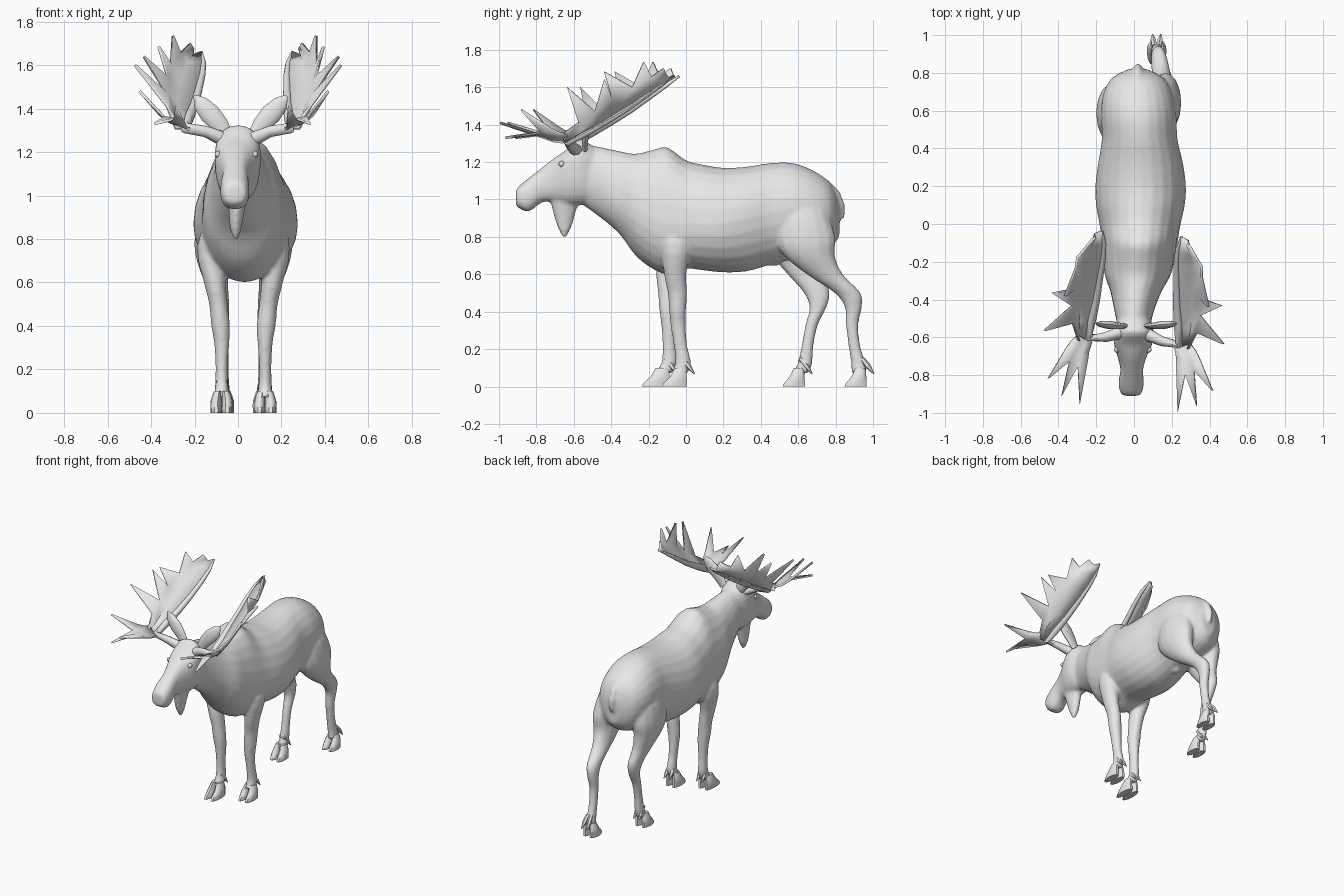
import bpy, bmesh, math
from mathutils import Vector, Matrix

if "Cube" in bpy.data.objects:
    bpy.data.objects.remove(bpy.data.objects["Cube"])

hide = bpy.data.materials.new("plain_grey")
hide.diffuse_color = (0.8, 0.8, 0.8, 1)
hide.use_nodes = True
hide.node_tree.nodes["Principled BSDF"].inputs["Base Color"].default_value = hide.diffuse_color
MID = 0.025                       # centre line of the trunk and legs


def finish(name, bm, angle=50):
    bmesh.ops.recalc_face_normals(bm, faces=bm.faces[:])
    me = bpy.data.meshes.new(name)
    bm.to_mesh(me)
    bm.free()
    ob = bpy.data.objects.new(name, me)
    bpy.context.collection.objects.link(ob)
    me.materials.append(hide)
    bpy.ops.object.select_all(action='DESELECT')
    ob.select_set(True)
    bpy.context.view_layer.objects.active = ob
    bpy.ops.object.shade_smooth_by_angle(angle=math.radians(angle))
    return ob


def loft(name, rings, angle=50):
    """Skin a list of point rings and cap both ends."""
    bm = bmesh.new()
    rows = [[bm.verts.new(p) for p in r] for r in rings]
    n = len(rows[0])
    for a, b in zip(rows, rows[1:]):
        for i in range(n):
            j = (i + 1) % n
            bm.faces.new((a[i], a[j], b[j], b[i]))
    bm.faces.new(rows[0])
    bm.faces.new(rows[-1])
    return finish(name, bm, angle)


def dense(st, k=3):
    """Catmull-Rom interpolation of station rows."""
    out = []
    for i in range(len(st) - 1):
        p0, p1, p2, p3 = st[max(i - 1, 0)], st[i], st[i + 1], st[min(i + 2, len(st) - 1)]
        for s in range(k):
            t = s / k
            out.append([0.5 * (2 * b + (c - a) * t + (2 * a - 5 * b + 4 * c - d) * t * t
                               + (3 * b - a - 3 * c + d) * t ** 3)
                        for a, b, c, d in zip(p0, p1, p2, p3)])
    return out + [list(st[-1])]


def upright(name, st, n=24, power=1.0):
    """Loft along y from rows of y, top, mid, bottom, x centre, half width; power < 1 is boxier."""
    rings = []
    for y, top, mid, bot, xc, hw in dense(st):
        ring = []
        for i in range(n):
            t = 2 * math.pi * i / n
            c, s = [math.copysign(abs(f) ** power, f) for f in (math.cos(t), math.sin(t))]
            ring.append((xc + hw * c, y, mid + s * ((top - mid) if s > 0 else (mid - bot))))
        rings.append(ring)
    return loft(name, rings)


def column(name, st, n=14, k=3):
    """Loft along z from rows of z, y, x, half depth, half width."""
    return loft(name, [[(x + hx * math.cos(2 * math.pi * i / n), y + hy * math.sin(2 * math.pi * i / n), z)
                        for i in range(n)] for z, y, x, hy, hx in dense(st, k)])


def tube(name, pts, radii, n=8, side=Vector((0, 1, 0)), flat=1.0):
    """Tapered tube; flat scales its thickness along side."""
    pts = [Vector(p) for p in pts]
    rings = []
    for i, p in enumerate(pts):
        d = (pts[min(i + 1, len(pts) - 1)] - pts[max(i - 1, 0)]).normalized()
        u = d.cross(side).normalized()
        v = u.cross(d)
        rings.append([p + radii[i] * (u * math.cos(2 * math.pi * j / n) + v * flat * math.sin(2 * math.pi * j / n))
                      for j in range(n)])
    return loft(name, rings)


# Trunk and neck
body = upright("body", [
    (-.58, 1.30, 1.15, .99, 0, .08), (-.48, 1.285, 1.10, .92, 0, .10),
    (-.36, 1.26, 1.0, .82, .01, .135), (-.27, 1.245, .95, .70, .02, .175),
    (-.18, 1.265, .90, .63, .025, .19), (-.10, 1.28, .87, .60, .03, .20),
    (0, 1.21, .87, .63, .032, .215), (.1, 1.185, .87, .62, .034, .235),
    (.2, 1.17, .87, .61, .035, .24), (.32, 1.175, .90, .615, .035, .225),
    (.45, 1.195, .93, .65, .03, .20), (.57, 1.195, .95, .68, .025, .20),
    (.68, 1.155, .95, .70, .02, .185), (.77, 1.09, .93, .74, .02, .14),
    (.82, 1.0, .90, .80, .02, .05)])

# Head with long drooping muzzle
head = upright("head", [
    (-.91, 1.045, 1.01, .97, -.015, .035), (-.895, 1.07, 1.01, .955, -.015, .056),
    (-.84, 1.115, 1.02, .935, -.015, .067), (-.77, 1.17, 1.08, .985, -.012, .06),
    (-.70, 1.225, 1.12, .985, -.01, .078), (-.64, 1.265, 1.17, .97, -.005, .1),
    (-.57, 1.325, 1.18, .97, 0, .105), (-.50, 1.285, 1.15, .98, 0, .085)], power=.82)

# Hanging throat flap
flap = column("throat_flap", [(1.02, -.64, 0, .09, .05), (.95, -.65, -.005, .068, .04),
                              (.87, -.65, -.01, .045, .03), (.83, -.65, -.01, .028, .022),
                              (.795, -.65, -.01, .008, .008)], n=10)

# Tail
tail = tube("tail", [(.02, .75, 1.09), (.02, .80, 1.03), (.02, .826, .97), (.02, .84, .895)],
            [.02, .026, .024, .008], side=Vector((1, 0, 0)))

# Belly fold between the thighs
fold = column("belly_fold", [(.70, .44, MID, .08, .04), (.66, .46, MID, .05, .03),
                             (.645, .47, MID, .02, .015)], n=10)
skin = [body, head, flap, tail, fold]

# Legs: z, x offset, half depth, half width; y positions differ per leg
FRONT = [(1.0, .10, .06, .03), (.77, .155, .078, .058), (.6, .132, .06, .05), (.5, .115, .052, .043),
         (.4, .105, .045, .044), (.33, .1, .041, .036), (.22, .1, .036, .029), (.13, .1, .042, .031),
         (.07, .1, .045, .034)]
REAR = [(1.08, .06, .06, .03), (.95, .11, .13, .085), (.8, .14, .16, .085), (.7, .14, .137, .075),
        (.6, .125, .098, .055), (.5, .108, .07, .043), (.42, .1, .045, .036), (.33, .097, .034, .03),
        (.22, .095, .032, .028), (.12, .095, .04, .03), (.07, .095, .042, .034)]
LEGS = [
    ("right_front_leg", 1, FRONT, (-.06, -.055, -.058, -.046, -.045, -.042, -.03, -.015, -.035), 0.01, .14),
    ("left_front_leg", -1, FRONT, (-.08, -.08, -.1, -.098, -.097, -.092, -.09, -.09, -.12), -.08, .16),
    ("right_rear_leg", 1, REAR, (.62, .62, .64, .66, .742, .865, .895, .888, .90, .922, .925), .97, .125),
    ("left_rear_leg", -1, REAR, (.60, .59, .585, .595, .64, .70, .705, .672, .65, .635, .61), .64, .125)]
for name, s, rows, ys, heel, size in LEGS:
    skin.append(column(name, [(z, y, MID + s * dx, hy, hx) for (z, dx, hy, hx), y in zip(rows, ys)]))
    x0 = MID + s * rows[-1][1]
    for t in (-1, 1):
        # Cloven toes, sloping down to the front
        x, h = x0 + t * .026, size / 2
        column(name + "_toe", [(0, heel - h, x, h, .025), (.02, heel - h * .95, x, h * .92, .026),
                               (.055, heel - h * .72, x, h * .66, .025),
                               (.10, heel - h * .6, x0 + t * .018, h * .45, .018)], n=10, k=2)
        # Dewclaws
        tube(name + "_dewclaw", [(x0 + t * .012, heel - .03, .15), (x0 + t * .018, heel + .002, .11),
                                 (x0 + t * .022, heel + .035, .068)], [.014, .016, .003],
             n=6, side=Vector((1, 0, 0)))

# Blend trunk, head and legs into one continuous skin
bpy.ops.object.select_all(action='DESELECT')
for ob in skin:
    ob.select_set(True)
bpy.context.view_layer.objects.active = body
bpy.ops.object.join()
m = body.modifiers.new("blend", 'REMESH')
m.mode, m.voxel_size, m.use_smooth_shade = 'VOXEL', .011, True
m = body.modifiers.new("soften", 'SMOOTH')
m.factor, m.iterations = .5, 5

# Antler outline: inner edge, outer edge and a tine tip per outer segment
INNER = [(.24, -.62, 1.31), (.23, -.52, 1.36), (.215, -.42, 1.415), (.205, -.31, 1.48),
         (.195, -.2, 1.555), (.195, -.12, 1.61), (.21, -.05, 1.66)]
OUTER = [(.29, -.64, 1.35), (.33, -.55, 1.41), (.34, -.46, 1.47), (.34, -.37, 1.54),
         (.335, -.26, 1.60), (.30, -.16, 1.655), (.245, -.09, 1.675)]
TIPS = [None, (.475, -.60, 1.60), (.45, -.40, 1.64), (.38, -.41, 1.685), (.33, -.20, 1.735), (.26, -.10, 1.70)]
BROW_IN = [(.30, -.61, 1.345), (.27, -.625, 1.325), (.25, -.635, 1.32), (.22, -.64, 1.305)]
BROW_OUT = [(.355, -.69, 1.375), (.33, -.75, 1.36), (.285, -.775, 1.35), (.235, -.74, 1.33)]
BROW_TIPS = [(.435, -.85, 1.48), (.36, -.94, 1.33), (.26, -.975, 1.41)]
BEAM = [(.07, -.58, 1.26), (.15, -.61, 1.295)] + INNER


def turned(p, s):
    """Place a point on side s, with the antlers turned slightly with the head."""
    c = Vector((0, -.6, 0))
    return Matrix.Rotation(-.075, 3, 'Z') @ (Vector((p[0] * s, p[1], p[2])) - c) + c


def palm(name, s, inner, outer, tips, dip):
    """Cupped blade with triangular tines along its outer edge."""
    bm = bmesh.new()
    mid = [(Vector(a) + Vector(b)) / 2 + Vector((dip, 0, -dip)) for a, b in zip(inner, outer)]
    rows = [[bm.verts.new(turned(p, s)) for p in r] for r in (inner, mid, outer)]
    for a, b in zip(rows, rows[1:]):
        for i in range(len(a) - 1):
            bm.faces.new((a[i], a[i + 1], b[i + 1], b[i]))
    for i, t in enumerate(tips):
        if t:
            bm.faces.new((rows[2][i], rows[2][i + 1], bm.verts.new(turned(t, s))))
    ob = finish(name, bm, 40)
    m = ob.modifiers.new("thickness", 'SOLIDIFY')
    m.thickness, m.offset = .014, 0


for s, side in ((1, "right"), (-1, "left")):
    palm(side + "_antler_palm", s, INNER, OUTER, TIPS, .02)
    palm(side + "_brow_palm", s, BROW_IN, BROW_OUT, BROW_TIPS, .005)
    tube(side + "_antler_beam", [turned(p, s) for p in BEAM],
         [.034, .026, .026, .024, .021, .018, .015, .012, .006], side=Vector((0, 0, 1)))
    # Leaf shaped ear
    tube(side + "_ear", [(.012 + s * x, y, z) for x, y, z in
                         ((.06, -.54, 1.27), (.095, -.54, 1.325), (.14, -.535, 1.375),
                          (.185, -.53, 1.425), (.212, -.525, 1.46))],
         [.03, .04, .048, .036, .006], n=10, flat=.45)
    # Eye
    bm = bmesh.new()
    bmesh.ops.create_uvsphere(bm, u_segments=12, v_segments=8, radius=.016,
                              matrix=Matrix.Translation((s * .084 - .007, -.665, 1.19)))
    finish(side + "_eye", bm)
